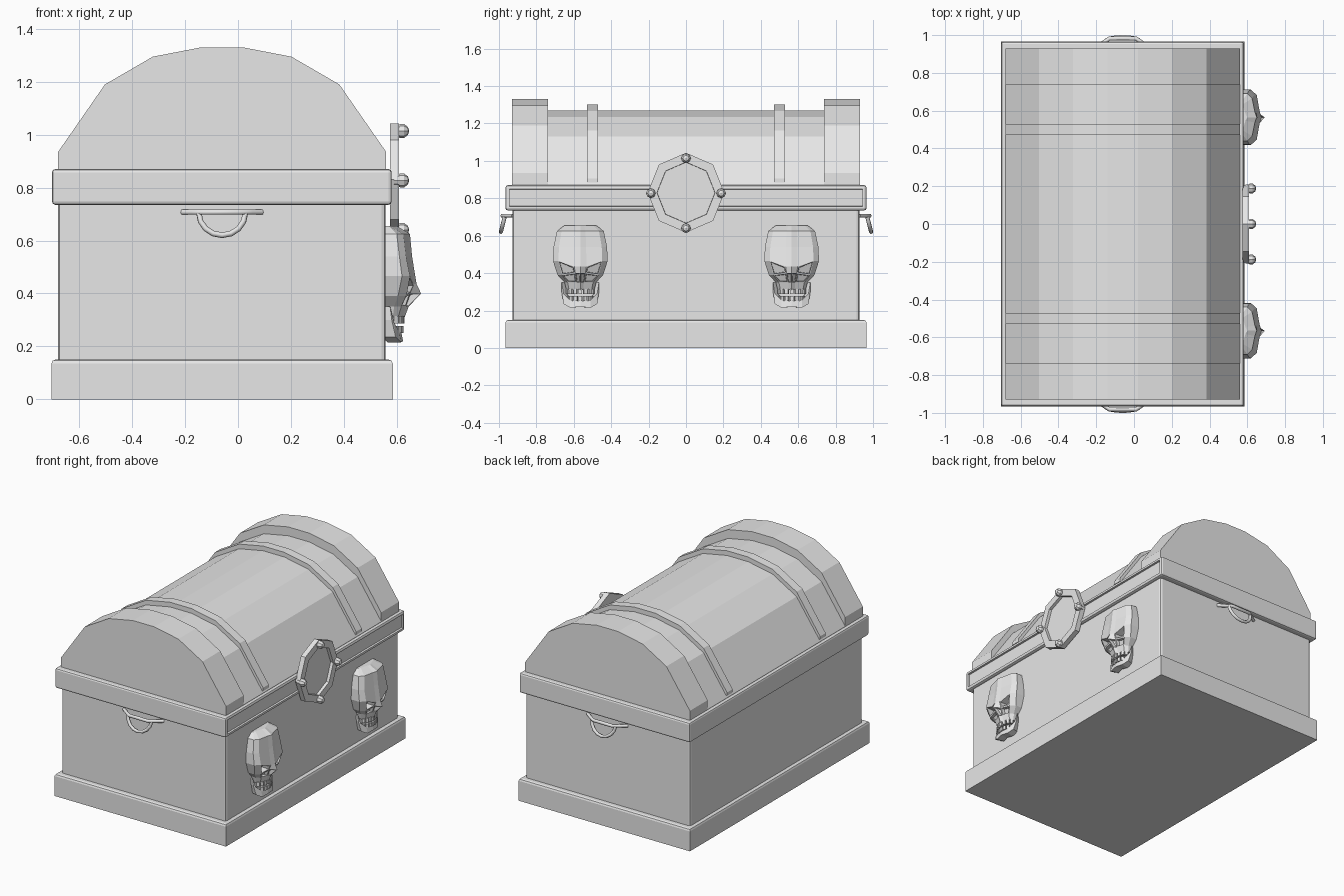
import bpy, bmesh, math
from mathutils import Vector, Matrix

if "Cube" in bpy.data.objects:
    bpy.data.objects.remove(bpy.data.objects["Cube"])

grey = bpy.data.materials.new("plain_grey")
grey.use_nodes = True
grey.diffuse_color = (0.8, 0.8, 0.8, 1)
grey.node_tree.nodes["Principled BSDF"].inputs["Base Color"].default_value = (0.8, 0.8, 0.8, 1)
CX = -0.06  # chest centre line


def finish(name, bm):
    bmesh.ops.recalc_face_normals(bm, faces=bm.faces)
    mesh = bpy.data.meshes.new(name)
    bm.to_mesh(mesh)
    bm.free()
    mesh.materials.append(grey)
    obj = bpy.data.objects.new(name, mesh)
    bpy.context.collection.objects.link(obj)
    return obj


def add_box(bm, lo, hi, rot=None):
    lo, hi = Vector(lo), Vector(hi)
    m = Matrix.Translation((lo + hi) / 2) @ (rot or Matrix()) @ Matrix.Diagonal((*(hi - lo), 1))
    return bmesh.ops.create_cube(bm, size=1, matrix=m)


def bevel(bm, width, rule, segments=2):
    edges = [e for e in bm.edges if rule(*[v.co for v in e.verts])]
    bmesh.ops.bevel(bm, geom=edges, offset=width, segments=segments, profile=0.5, affect='EDGES')


def prism(bm, points, shift):
    face = bm.faces.new([bm.verts.new(p) for p in points])
    out = bmesh.ops.extrude_face_region(bm, geom=[face])
    bmesh.ops.translate(bm, vec=shift, verts=[g for g in out["geom"] if isinstance(g, bmesh.types.BMVert)])
    bmesh.ops.recalc_face_normals(bm, faces=bm.faces)


def tube(name, points, radius):
    curve = bpy.data.curves.new(name, 'CURVE')
    curve.dimensions = '3D'
    curve.bevel_depth = radius
    curve.bevel_resolution = 1
    curve.use_fill_caps = True
    spline = curve.splines.new('POLY')
    spline.points.add(len(points) - 1)
    for p, co in zip(spline.points, points):
        p.co = (*co, 1)
    curve.materials.append(grey)
    bpy.context.collection.objects.link(bpy.data.objects.new(name, curve))


# Base plinth with a softened top edge
bm = bmesh.new()
add_box(bm, (-0.705, -0.965, 0), (0.585, 0.965, 0.15))
bevel(bm, 0.015, lambda a, b: a.z > 0.1 and b.z > 0.1)
finish("base_plinth", bm)

# Body with softened corners
bm = bmesh.new()
add_box(bm, (-0.68, -0.927, 0.14), (0.558, 0.927, 0.75))
bevel(bm, 0.015, lambda a, b: abs(a.z - b.z) > 0.1)
finish("chest_body", bm)

# Rim with a sunken panel on the lock side
bm = bmesh.new()
add_box(bm, (-0.703, -0.965, 0.735), (0.581, 0.965, 0.87))
bevel(bm, 0.012, lambda a, b: True)
side = max(bm.faces, key=lambda f: f.calc_center_median().x * f.calc_area())
bmesh.ops.inset_individual(bm, faces=[side], thickness=0.012, depth=0)
bmesh.ops.inset_individual(bm, faces=[side], thickness=0.003, depth=-0.012)
finish("lid_rim", bm)

# Faceted lid, bands and heavy ends share one arch
arch = [(0.62, 0.935), (0.443, 1.19), (0.262, 1.295), (0.08, 1.33)]


def arch_part(name, y0, y1, drop, bottom):
    half = [(0.62, bottom)] + [(x, z - drop) for x, z in arch]
    pts = [(CX + x, y0, z) for x, z in half] + [(CX - x, y0, z) for x, z in reversed(half)]
    bm = bmesh.new()
    prism(bm, pts, (0, y1 - y0, 0))
    finish(name, bm)


arch_part("lid_shell", -0.75, 0.75, 0.06, 0.865)
for s, label in ((-1, "front"), (1, "back")):
    arch_part(label + "_lid_end", s * 0.738, s * 0.929, 0, 0.865)
    arch_part(label + "_lid_band", s * 0.47, s * 0.53, 0.028, 0.885)

    # Handle: bent bracket with a hanging half ring
    bar = [(0.15, 0.925), (0.11, 0.955), (0.07, 0.982)]
    path = [(CX - x, s * y, 0.707) for x, y in bar] + [(CX + x, s * y, 0.707) for x, y in reversed(bar)]
    tube(label + "_handle_bracket", path, 0.011)
    ring = []
    for i in range(9):
        a = math.pi * i / 8
        ring.append((CX + 0.088 * math.cos(a), s * (0.968 + 0.022 * math.sin(a)), 0.705 - 0.085 * math.sin(a)))
    tube(label + "_handle_ring", ring, 0.011)

# Octagonal lock plate with a sunken middle
bm = bmesh.new()
octagon = [(0.575, 0.205 * math.cos(i * math.pi / 4), 0.83 + 0.213 * math.sin(i * math.pi / 4)) for i in range(8)]
prism(bm, octagon, (0.034, 0, 0))
plate = max(bm.faces, key=lambda f: f.calc_center_median().x)
bmesh.ops.inset_individual(bm, faces=[plate], thickness=0.05, depth=0)
bmesh.ops.inset_individual(bm, faces=[plate], thickness=0.001, depth=-0.02)
finish("lock_plate", bm)

# Knobs on the lock plate
bm = bmesh.new()
turn = Matrix.Rotation(math.pi / 2, 4, 'Y')
for i in range(4):
    a = i * math.pi / 2
    y, z = 0.188 * math.cos(a), 0.827 + 0.187 * math.sin(a)
    bmesh.ops.create_uvsphere(bm, u_segments=8, v_segments=5, radius=0.027,
                              matrix=Matrix.Translation((0.62, y, z)) @ turn)
    bmesh.ops.create_cone(bm, cap_ends=True, segments=8, radius1=0.02, radius2=0.02, depth=0.03,
                          matrix=Matrix.Translation((0.605, y, z)) @ turn)
finish("lock_knobs", bm)

# Skull levels: height, half width, side depth, cheek depth, middle depth, inner droop
levels = [(0.655, 0.085, 0.57, 0.59, 0.60, 0), (0.625, 0.125, 0.60, 0.64, 0.65, 0),
          (0.54, 0.143, 0.61, 0.65, 0.658, 0), (0.465, 0.146, 0.62, 0.665, 0.675, 0.03),
          (0.39, 0.122, 0.605, 0.65, 0.692, -0.01), (0.35, 0.085, 0.59, 0.632, 0.645, 0),
          (0.31, 0.075, 0.585, 0.62, 0.63, 0)]


def skull(name, cy):
    bm = bmesh.new()
    rows = []
    for z, w, a, b, c, droop in levels:
        half = [(0.55, w, z), (a, w, z), (b - 0.015, w * 0.8, z), (b, w * 0.22, z - droop)]
        row = [(x, -y, h) for x, y, h in half] + [(c, 0, z - droop)] + half[::-1]
        rows.append([bm.verts.new((x, cy + y, h)) for x, y, h in row])
    grid = [[bm.faces.new((r[k], r[k + 1], q[k + 1], q[k])) for k in range(8)] for r, q in zip(rows, rows[1:])]
    bm.faces.new(rows[0])
    bm.faces.new(rows[-1])
    bmesh.ops.recalc_face_normals(bm, faces=bm.faces)
    # Sunken eye sockets, nose and hollow cheeks
    for faces, rim, deep in (([grid[3][2], grid[3][5]], 0.008, 0.05), ([grid[4][3], grid[4][4]], 0.004, 0.03),
                             ([grid[4][2], grid[4][5]], 0.008, 0.02)):
        bmesh.ops.inset_individual(bm, faces=faces, thickness=rim, depth=0)
        bmesh.ops.inset_individual(bm, faces=faces, thickness=0.003, depth=0)
        bmesh.ops.translate(bm, vec=(-deep, 0, 0), verts=list({v for f in faces for v in f.verts}))
    finish(name, bm)

    # Two rows of teeth on a curve
    bm = bmesh.new()
    for z0, z1, shrink in ((0.287, 0.315, 1), (0.25, 0.277, 0.93)):
        for i in range(-3, 4):
            a = i * 0.36
            x, y = 0.57 + 0.05 * math.cos(a) * shrink, cy + 0.073 * math.sin(a) * shrink
            add_box(bm, (x - 0.009, y - 0.009, z0), (x + 0.009, y + 0.009, z1), Matrix.Rotation(a, 4, 'Z'))
    finish(name + "_teeth", bm)

    # Jaw: wedge section swept round the chin, rising at both sides
    bm = bmesh.new()
    prev = None
    for y, x, top, low in ((-0.1, 0.575, 0.35, 0.3), (-0.09, 0.59, 0.29, 0.235), (-0.055, 0.61, 0.255, 0.215),
                           (0, 0.618, 0.25, 0.22), (0.055, 0.61, 0.255, 0.215), (0.09, 0.59, 0.29, 0.235),
                           (0.1, 0.575, 0.35, 0.3)):
        cur = [bm.verts.new(p) for p in ((x, cy + y, top), (x + 0.006, cy + y, low),
                                         (x - 0.045, cy + y * 0.8, low), (x - 0.025, cy + y * 0.8, top))]
        if prev:
            for k in range(4):
                bm.faces.new((prev[k], prev[k - 1], cur[k - 1], cur[k]))
        else:
            bm.faces.new(cur)
        prev = cur
    bm.faces.new(prev)
    finish(name + "_jaw", bm)


skull("front_skull", -0.565)
skull("back_skull", 0.565)
